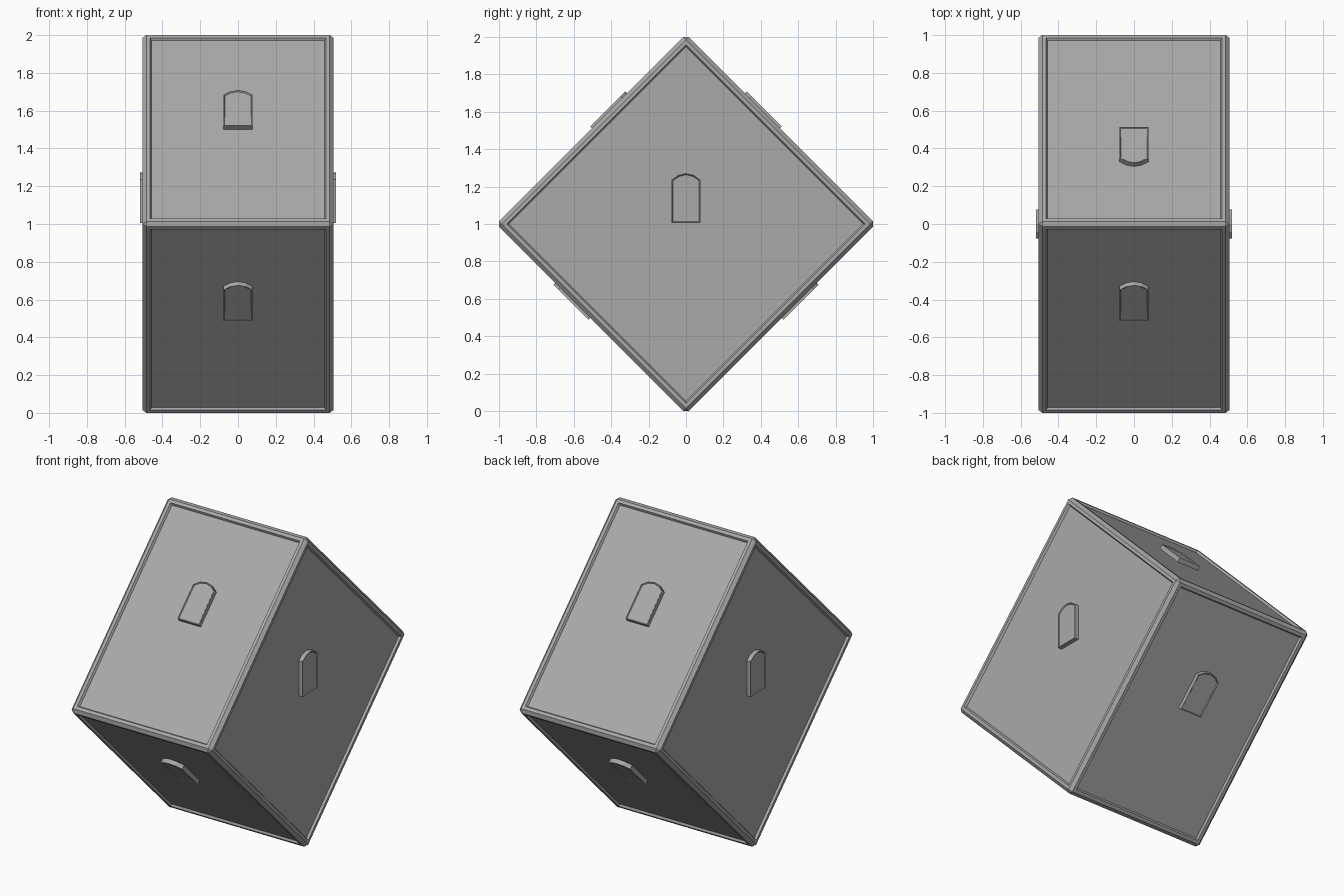
import bpy
import bmesh
import math
from mathutils import Matrix, Vector

if "Cube" in bpy.data.objects:
    bpy.data.objects.remove(bpy.data.objects["Cube"])

HALF_X = 0.505        # half thickness of the box along x
HALF_S = 0.717        # half side of its square section
CHAMFER = 0.02
RECESS = 0.014        # depth of the panels behind the frame
TILT = Matrix.Translation((0, 0, 1)) @ Matrix.Rotation(math.pi / 4, 4, 'X')

grey = bpy.data.materials.new("stone grey")
grey.use_nodes = True
colour = (0.4, 0.4, 0.4, 1)
grey.diffuse_color = colour
grey.node_tree.nodes["Principled BSDF"].inputs["Base Color"].default_value = colour


def finish(bm, name):
    bmesh.ops.recalc_face_normals(bm, faces=bm.faces[:])
    mesh = bpy.data.meshes.new(name)
    bm.to_mesh(mesh)
    bm.free()
    mesh.materials.append(grey)
    obj = bpy.data.objects.new(name, mesh)
    bpy.context.collection.objects.link(obj)
    return obj


def sink(bm, faces, rim, lip, depth):
    """Leave a flat rim around each face, then a sloped lip down to a panel."""
    bmesh.ops.inset_individual(bm, faces=faces, thickness=rim)
    bmesh.ops.inset_individual(bm, faces=faces, thickness=lip, depth=-depth)


# Box standing on one edge, with chamfered frames and sunken panels
bm = bmesh.new()
bmesh.ops.create_cube(bm, size=2, matrix=Matrix.Diagonal((HALF_X, HALF_S, HALF_S, 1)))
bmesh.ops.bevel(bm, geom=bm.edges[:], offset=CHAMFER, segments=1, affect='EDGES')
sink(bm, [f for f in bm.faces if f.calc_area() > 0.5], 0.028, 0.011, RECESS)
bm.transform(TILT)
finish(bm, "framed_box")

# Arched doorway plate: x across, y up the panel, z outward
ARCH = [(-0.077, 0.006), (0.077, 0.006), (0.077, 0.236), (0.042, 0.262),
        (0, 0.272), (-0.042, 0.262), (-0.077, 0.236)]


def door(name, normal, up, reach):
    bm = bmesh.new()
    front = bm.faces.new([bm.verts.new((x, y, -RECESS)) for x, y in ARCH])
    out = bmesh.ops.extrude_face_region(bm, geom=[front])["geom"]
    top = [f for f in out if isinstance(f, bmesh.types.BMFace)]
    bmesh.ops.translate(bm, verts=top[0].verts[:], vec=(0, 0, RECESS + 0.014))
    bmesh.ops.recalc_face_normals(bm, faces=bm.faces[:])
    sink(bm, top, 0.004, 0.005, 0.005)
    n, u = Vector(normal).normalized(), Vector(up).normalized()
    place = Matrix((u.cross(n), u, n)).transposed().to_4x4()
    place.translation = Vector((0, 0, 1)) + n * reach
    bm.transform(place)
    finish(bm, name)


# One door on every panel, each arch pointing upward
for label, s in (("left", 1), ("right", -1)):
    door(label + "_door", (s, 0, 0), (0, 0, 1), HALF_X)
for label, s in (("back", 1), ("front", -1)):
    door(label + "_upper_door", (0, s, 1), (0, -s, 1), HALF_S)
    door(label + "_lower_door", (0, s, -1), (0, s, 1), HALF_S)
